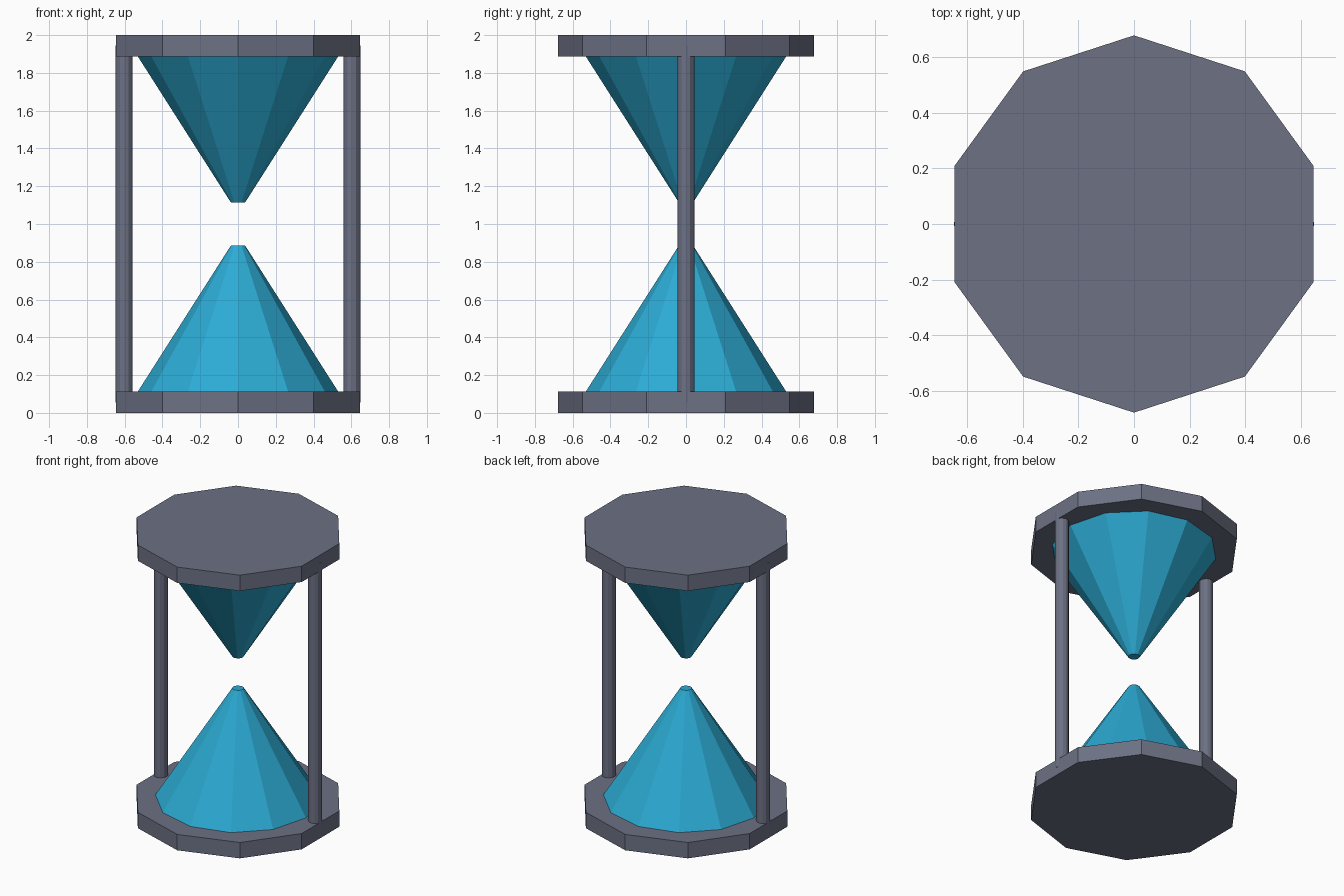
import bpy, bmesh
from mathutils import Matrix

if "Cube" in bpy.data.objects:
    bpy.data.objects.remove(bpy.data.objects["Cube"])


def material(name, rgb):
    mat = bpy.data.materials.new(name)
    mat.diffuse_color = (*rgb, 1)
    mat.use_nodes = True
    mat.node_tree.nodes["Principled BSDF"].inputs["Base Color"].default_value = mat.diffuse_color
    return mat


def frustum(name, mat, sides, r_low, r_high, z_low, z_high, x=0.0):
    """Flat-faced prism or truncated cone standing between two heights."""
    bm = bmesh.new()
    bmesh.ops.create_cone(
        bm, cap_ends=True, segments=sides, radius1=r_low, radius2=r_high,
        depth=z_high - z_low,
        matrix=Matrix.Translation((x, 0, (z_low + z_high) / 2)))
    mesh = bpy.data.meshes.new(name)
    bm.to_mesh(mesh)
    bm.free()
    mesh.materials.append(mat)
    obj = bpy.data.objects.new(name, mesh)
    bpy.context.collection.objects.link(obj)
    return obj


blue = material("blue", (0.025, 0.41, 0.66))
slate = material("slate", (0.15, 0.165, 0.23))

# ten-sided end plates
PLATE = 0.112
frustum("bottom_plate", slate, 10, 0.678, 0.678, 0, PLATE)
frustum("top_plate", slate, 10, 0.678, 0.678, 2 - PLATE, 2)

# twelve-sided bulbs, narrowing towards the middle
frustum("lower_bulb", blue, 12, 0.531, 0.037, PLATE, 0.887)
frustum("upper_bulb", blue, 12, 0.037, 0.531, 1.113, 2 - PLATE)

# side posts, sunk halfway into the plates
for side, x in (("left", -0.603), ("right", 0.603)):
    frustum(f"{side}_post", slate, 12, 0.045, 0.045,
            PLATE / 2, 2 - PLATE / 2, x=x)
